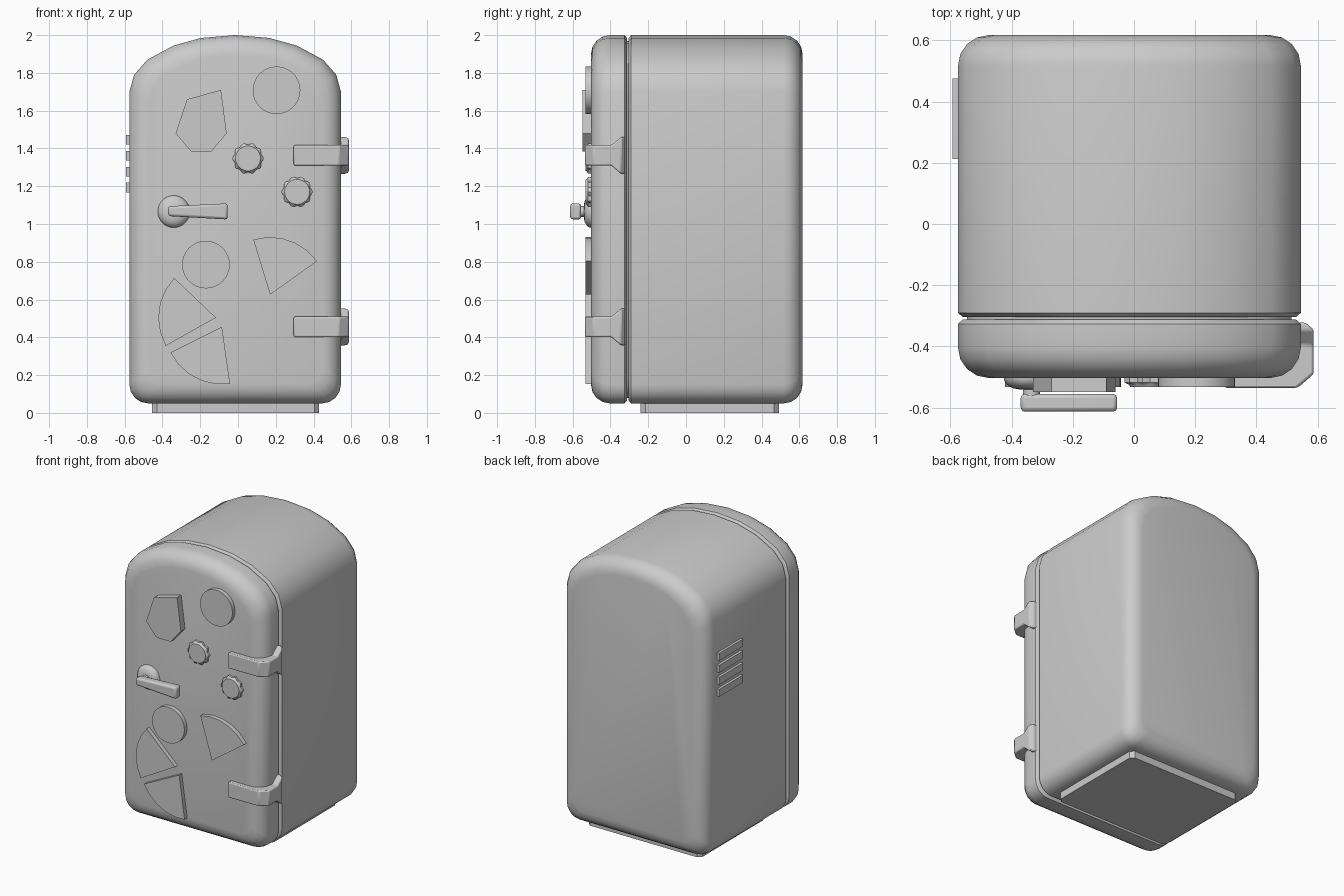
import bpy, bmesh
from math import sin, cos, pi, radians

if "Cube" in bpy.data.objects:
    bpy.data.objects.remove(bpy.data.objects["Cube"])

CX = -0.015  # centre of the cabinet in x


def loft(name, rings, bevel=0.0):
    """Skin a list of equal-length point rings and cap both ends."""
    bm = bmesh.new()
    vs = [[bm.verts.new(p) for p in r] for r in rings]
    n = len(rings[0])
    for a, b in zip(vs, vs[1:]):
        for i in range(n):
            j = (i + 1) % n
            bm.faces.new((a[i], a[j], b[j], b[i]))
    bm.faces.new(vs[0])
    bm.faces.new(vs[-1])
    bmesh.ops.recalc_face_normals(bm, faces=bm.faces[:])
    me = bpy.data.meshes.new(name)
    bm.to_mesh(me)
    bm.free()
    ob = bpy.data.objects.new(name, me)
    bpy.context.collection.objects.link(ob)
    if bevel:
        m = ob.modifiers.new("bevel", 'BEVEL')
        m.width, m.segments = bevel, 2
    return ob


def plate(name, pts, y0, y1, bevel=0.0):
    """Extrude an (x, z) outline along y."""
    return loft(name, [[(x, y, z) for x, z in pts] for y in (y0, y1)], bevel)


def turned(name, x, z, profile, n=32, wave=0.0, teeth=10):
    """Round part facing the front; profile is (y, radius)."""
    rings = []
    for y, r, w in [(p + (wave,))[:3] for p in profile]:
        ring = []
        for i in range(n):
            a = 2 * pi * i / n
            rr = r + w * cos(teeth * a)
            ring.append((x + rr * cos(a), y, z + rr * sin(a)))
        rings.append(ring)
    return loft(name, rings)


# Arched cabinet outline, right half from bottom to crown, then mirrored
corner = [(0.46 + 0.1 * sin(a), 0.15 - 0.1 * cos(a)) for a in (i * pi / 8 for i in range(5))]
arch = [(0.56, 1.70), (0.535, 1.79), (0.465, 1.87), (0.325, 1.945), (0.18, 1.985)]
half = corner + arch
outline = half + [(0, 2.0)] + [(-x, z) for x, z in reversed(half)]


def shell(name, stations):
    """Loft the outline through (y, inset) stations."""
    rings = []
    for y, d in stations:
        sx, sz = (0.56 - d) / 0.56, (0.975 - d) / 0.975
        rings.append([(CX + x * sx, y, 1.025 + (z - 1.025) * sz) for x, z in outline])
    return loft(name, rings)


def round_over(y, direction, r=0.1, n=4):
    return [(y + direction * r * (sin(i * pi / 2 / n) - 1), r * (1 - cos(i * pi / 2 / n)))
            for i in range(n + 1)]


# Cabinet and door
shell("cabinet", [(-0.304, 0.016), (-0.29, 0.0)] + round_over(0.617, 1))
shell("door", [(-0.312, 0.016), (-0.326, 0.0)] + round_over(-0.503, -1))

# Seal between door and cabinet
shell("door_seal", [(-0.32, 0.03), (-0.295, 0.03)])

# Plinth with chamfered corners
x0, x1, y0, y1, c = -0.455, 0.43, -0.24, 0.492, 0.026
foot = [(x0 + c, y0), (x1 - c, y0), (x1, y0 + c), (x1, y1 - c),
        (x1 - c, y1), (x0 + c, y1), (x0, y1 - c), (x0, y0 + c)]
loft("plinth", [[(x, y, z) for x, y in foot] for z in (0.0, 0.07)])

# Round magnets
for i, (x, z) in enumerate([(0.204, 1.708), (-0.17, 0.785)]):
    turned(f"round_magnet_{i}", x, z, [(-0.49, 0.126), (-0.533, 0.126)])

# Wedge magnets: tip, start angle, end angle
wedges = [((0.17, 0.626), 35.5, 107), ((-0.117, 0.504), 136.4, 209.3), ((-0.085, 0.456), 206.5, 278)]
for i, ((x, z), a0, a1) in enumerate(wedges):
    arc = [radians(a0 + (a1 - a0) * k / 5) for k in range(6)]
    plate(f"wedge_magnet_{i}", [(x, z)] + [(x + 0.305 * cos(a), z + 0.305 * sin(a)) for a in arc],
          -0.49, -0.533)

# Plain blank magnet
plate("blank_magnet", [(-0.27, 1.66), (-0.09, 1.71), (-0.06, 1.48), (-0.14, 1.385),
                       (-0.25, 1.385), (-0.33, 1.48)], -0.49, -0.549)

# Scalloped knobs
for i, (x, z) in enumerate([(0.053, 1.347), (0.313, 1.17)]):
    turned(f"knob_{i}", x, z, [(-0.49, 0.078, 0.006), (-0.518, 0.078, 0.006),
                               (-0.525, 0.069, 0.0), (-0.532, 0.066, 0.0)], n=40)

# Handle: rosette, neck and lever
turned("handle_rosette", -0.34, 1.066, [(-0.49, 0.085), (-0.51, 0.085), (-0.525, 0.075),
                                        (-0.537, 0.055), (-0.541, 0.03)])
turned("handle_neck", -0.335, 1.066, [(-0.53, 0.028), (-0.565, 0.028)], n=16)
plate("handle_lever", [(-0.37, 1.042), (-0.055, 1.024), (-0.055, 1.109), (-0.37, 1.094)],
      -0.555, -0.613, 0.013)

# Hinges: outer (x, y), inner (x, y), half height
hinge = [((0.295, -0.535), (0.295, -0.49), 0.054),
         ((0.535, -0.535), (0.47, -0.47), 0.054),
         ((0.587, -0.49), (0.51, -0.44), 0.054),
         ((0.587, -0.395), (0.535, -0.395), 0.054),
         ((0.587, -0.345), (0.535, -0.345), 0.097),
         ((0.56, -0.322), (0.535, -0.322), 0.097)]
for name, zc in (("upper_hinge", 1.363), ("lower_hinge", 0.455)):
    loft(name, [[(*o, zc - h), (*o, zc + h), (*n, zc + h), (*n, zc - h)] for o, n, h in hinge], 0.008)

# Vent slats on the left side
for i in range(4):
    z = 1.446 - i * 0.0845
    plate(f"vent_slat_{i}", [(-0.593, z - 0.026), (-0.56, z - 0.026), (-0.56, z + 0.026),
                             (-0.593, z + 0.026)], 0.212, 0.476)

# Smooth shading with crisp edges
for ob in bpy.context.collection.objects:
    ob.select_set(True)
    bpy.context.view_layer.objects.active = ob
bpy.ops.object.shade_smooth_by_angle(angle=radians(38))
